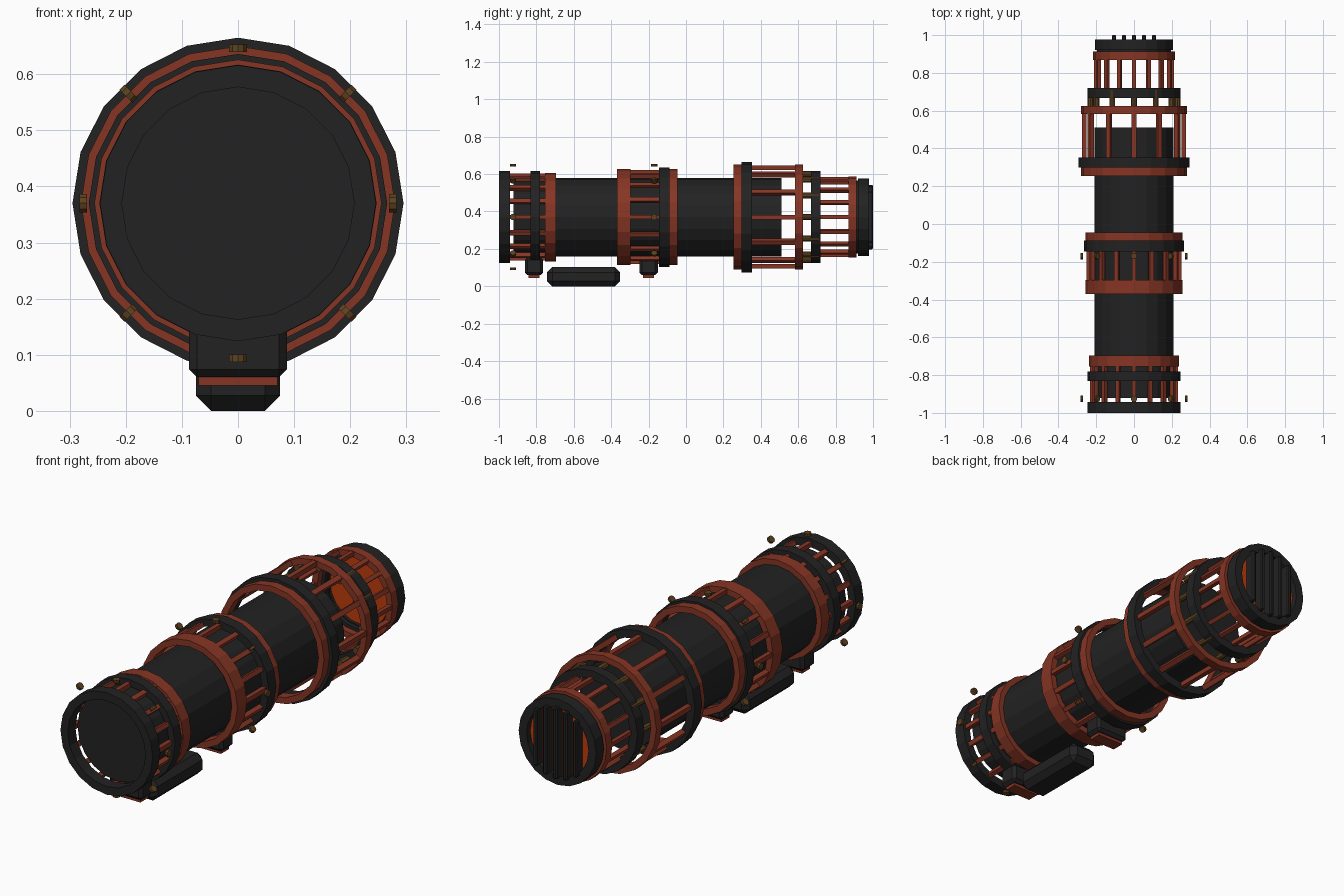
import bpy, bmesh, math
from mathutils import Matrix, Vector

if "Cube" in bpy.data.objects:
    bpy.data.objects.remove(bpy.data.objects["Cube"])

CZ = 0.37      # height of the barrel axis
SIDES = 20


def material(name, rgb):
    m = bpy.data.materials.new(name)
    m.diffuse_color = (*rgb, 1)
    m.use_nodes = True
    m.node_tree.nodes["Principled BSDF"].inputs["Base Color"].default_value = m.diffuse_color
    return m


BLACK = material("charcoal black", (0.016, 0.016, 0.016))
RED = material("rust red", (0.24, 0.036, 0.018))
ORANGE = material("glowing orange", (0.50, 0.045, 0.004))
BRONZE = material("dark bronze", (0.11, 0.055, 0.014))


def finish(name, bm, mat):
    bmesh.ops.recalc_face_normals(bm, faces=bm.faces)
    me = bpy.data.meshes.new(name)
    bm.to_mesh(me)
    bm.free()
    me.materials.append(mat)
    ob = bpy.data.objects.new(name, me)
    bpy.context.collection.objects.link(ob)
    return ob


def tube(name, y0, y1, r_out, r_in, mat):
    """Hollow ring about the barrel axis; solid cylinder when r_in is 0."""
    bm = bmesh.new()
    profile = [(r_out, y0), (r_out, y1)]
    if r_in:
        profile += [(r_in, y1), (r_in, y0)]
    loops = []
    for r, y in profile:
        loops.append([bm.verts.new((r * math.cos(math.tau * i / SIDES), y,
                                    CZ + r * math.sin(math.tau * i / SIDES)))
                      for i in range(SIDES)])
    pairs = len(loops) if r_in else 1
    for k in range(pairs):
        a, b = loops[k], loops[(k + 1) % len(loops)]
        for i in range(SIDES):
            j = (i + 1) % SIDES
            bm.faces.new((a[i], a[j], b[j], b[i]))
    if not r_in:
        bm.faces.new(loops[0])
        bm.faces.new(loops[1])
    return finish(name, bm, mat)


def around(angle, r, y):
    """Place at an angle round the axis with local x pointing outwards."""
    return (Matrix.Translation((0, y, CZ)) @ Matrix.Rotation(-angle, 4, 'Y')
            @ Matrix.Translation((r, 0, 0)))


def ribs(name, count, r, y0, y1, size=0.022):
    bm = bmesh.new()
    for i in range(count):
        m = around(math.tau * i / count, r, (y0 + y1) / 2)
        bmesh.ops.create_cube(bm, size=1, matrix=m @ Matrix.Diagonal((size, y1 - y0, size, 1)))
    return finish(name, bm, RED)


def box(name, x, y0, y1, z0, z1, mat, bevel=0):
    bm = bmesh.new()
    m = Matrix.Translation((0, (y0 + y1) / 2, (z0 + z1) / 2))
    bmesh.ops.create_cube(bm, size=1, matrix=m @ Matrix.Diagonal((2 * x, y1 - y0, z1 - z0, 1)))
    if bevel:
        bmesh.ops.bevel(bm, geom=bm.edges[:], offset=bevel, segments=1, affect='EDGES')
    return finish(name, bm, mat)


# main barrel
tube("barrel", -0.922, 0.51, 0.21, 0, BLACK)

# front collar
tube("front_rim", -1.0, -0.942, 0.246, 0.207, BLACK)
ribs("front_ribs", 16, 0.221, -0.95, -0.72)
tube("front_band", -0.832, -0.78, 0.247, 0.215, BLACK)
tube("front_red_ring", -0.755, -0.695, 0.237, 0.21, RED)

# middle collar
tube("middle_front_ring", -0.37, -0.297, 0.256, 0.226, RED)
ribs("middle_ribs", 16, 0.24, -0.33, -0.07)
tube("middle_band", -0.145, -0.088, 0.266, 0.23, BLACK)
tube("middle_rear_ring", -0.09, -0.045, 0.256, 0.226, RED)

# large rear cage
tube("cage_front_ring", 0.255, 0.305, 0.28, 0.25, RED)
tube("cage_band", 0.298, 0.353, 0.295, 0.255, BLACK)
ribs("cage_ribs", 12, 0.264, 0.28, 0.61, 0.024)
tube("cage_rear_ring", 0.583, 0.625, 0.28, 0.25, RED)

# bronze link pins between the cages
bm = bmesh.new()
for i in range(12):
    m = around(math.tau * i / 12, 0.23, 0.66) @ Matrix.Rotation(math.pi / 2, 4, 'X')
    bmesh.ops.create_cone(bm, cap_ends=True, segments=8, radius1=0.016, radius2=0.016,
                          depth=0.1, matrix=m)
finish("link_pins", bm, BRONZE)

# small rear cage and exhaust
tube("link_band", 0.668, 0.72, 0.246, 0.205, BLACK)
ribs("tail_ribs", 16, 0.203, 0.70, 0.89, 0.02)
tube("tail_red_ring", 0.868, 0.912, 0.216, 0.186, RED)
tube("tail_rim", 0.92, 0.978, 0.207, 0.165, BLACK)
tube("tail_joint", 0.90, 0.93, 0.195, 0.17, BLACK)
tube("exhaust_glow", 0.935, 0.95, 0.18, 0, ORANGE)

# exhaust grille: vertical bars fitted to the round opening
bm = bmesh.new()
for i in range(-2, 3):
    x = i * 0.053
    h = 2 * math.sqrt(0.172 ** 2 - x * x)
    m = Matrix.Translation((x, 0.975, CZ)) @ Matrix.Diagonal((0.022, 0.05, h, 1))
    bmesh.ops.create_cube(bm, size=1, matrix=m)
bmesh.ops.bevel(bm, geom=bm.edges[:], offset=0.005, segments=1, affect='EDGES')
finish("exhaust_grille", bm, BLACK)

# bolts: eight discs round the front and middle collars
for name, y in (("front_bolts", -0.925), ("middle_bolts", -0.17)):
    bm = bmesh.new()
    for i in range(8):
        a = math.tau * i / 8
        c = Vector((0.276 * math.cos(a), y, CZ + 0.276 * math.sin(a)))
        # the disc axis turns opposite to its position round the barrel
        m = (Matrix.Translation(c) @ Matrix.Rotation(a, 4, 'Y')
             @ Matrix.Rotation(math.pi / 2, 4, 'Y'))
        bmesh.ops.create_cone(bm, cap_ends=True, segments=10, radius1=0.017, radius2=0.017,
                              depth=0.013, matrix=m)
    finish(name, bm, BRONZE)

# underside mounts and pod
for name, y in (("front_mount", -0.813), ("rear_mount", -0.2)):
    box(name, 0.087, y - 0.049, y + 0.049, 0.06, 0.155, BLACK, 0.014)
    box(name + "_pad", 0.07, y - 0.03, y + 0.03, 0.045, 0.065, RED)
box("under_pod", 0.075, -0.742, -0.352, 0.0, 0.102, BLACK, 0.027)
